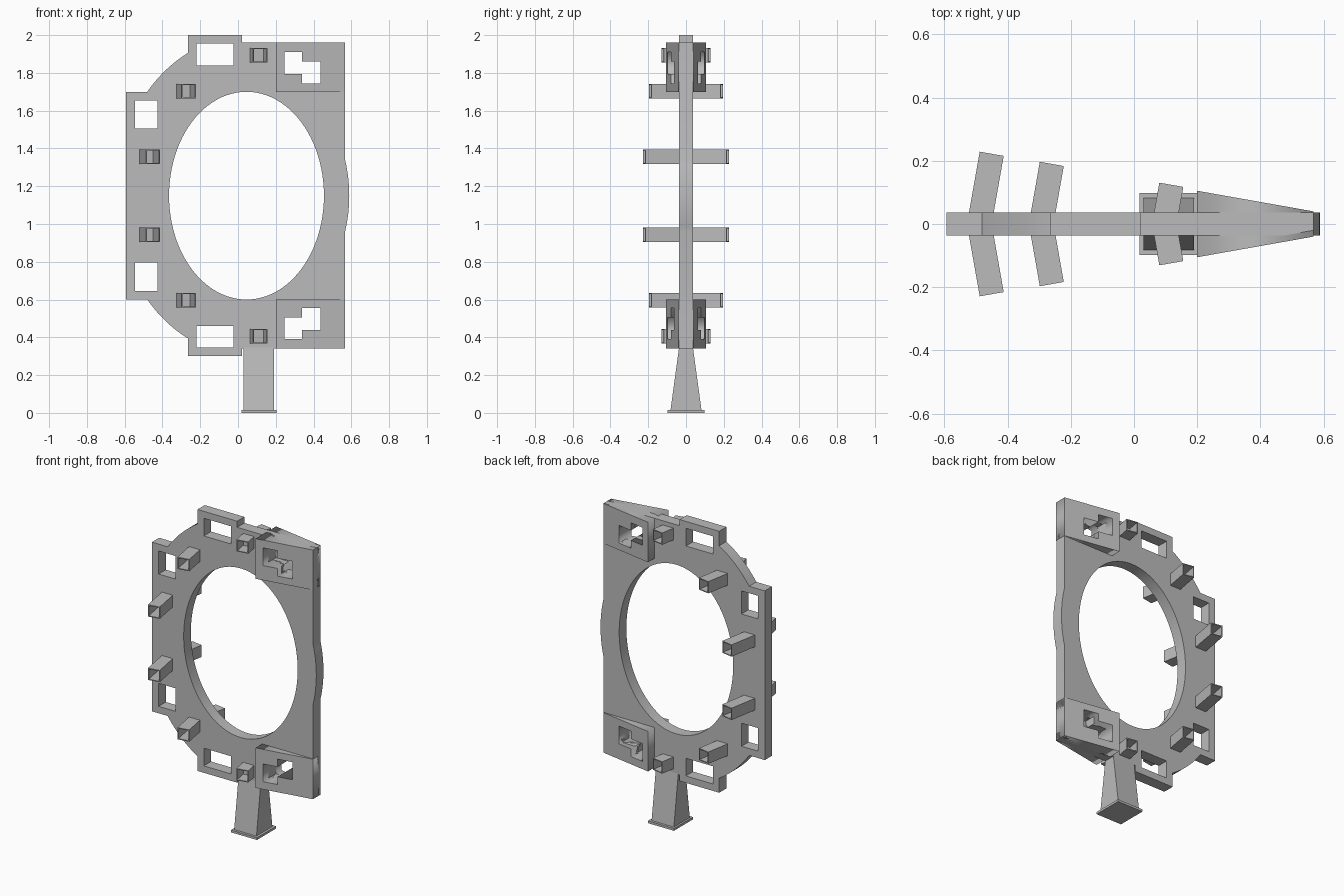
import bpy, bmesh
from math import sin, cos, tan, pi, radians
from mathutils import Matrix

cube = bpy.data.objects.get("Cube")
if cube:
    bpy.data.objects.remove(cube, do_unlink=True)

MID = 1.15      # height of the ring centre
HALF = 0.037    # half thickness of the plate

gray = bpy.data.materials.new("plain gray")
gray.use_nodes = True
gray.diffuse_color = (0.5, 0.5, 0.5, 1)
gray.node_tree.nodes["Principled BSDF"].inputs["Base Color"].default_value = (0.5, 0.5, 0.5, 1)


def flip(points):
    """Mirror an outline about the ring centre height."""
    return [(x, 2 * MID - z) for x, z in reversed(points)]


def rect(x0, x1, z0, z1):
    return [(x0, z0), (x1, z0), (x1, z1), (x0, z1)]


def slab(name, outlines, half):
    """Flat plate from an outline and its openings, standing in the xz plane."""
    curve = bpy.data.curves.new(name, 'CURVE')
    curve.dimensions = '2D'
    curve.fill_mode = 'BOTH'
    curve.extrude = half
    for points in outlines:
        spline = curve.splines.new('POLY')
        spline.points.add(len(points) - 1)
        for p, (x, z) in zip(spline.points, points):
            p.co = (x, z, 0, 1)
        spline.use_cyclic_u = True
    obj = bpy.data.objects.new(name, curve)
    bpy.context.collection.objects.link(obj)
    bpy.ops.object.select_all(action='DESELECT')
    obj.select_set(True)
    bpy.context.view_layer.objects.active = obj
    bpy.ops.object.convert(target='MESH')
    obj = bpy.context.object
    obj.data.transform(Matrix.Rotation(pi / 2, 4, 'X'))
    bm = bmesh.new()
    bm.from_mesh(obj.data)
    bmesh.ops.remove_doubles(bm, verts=bm.verts, dist=1e-5)
    bmesh.ops.recalc_face_normals(bm, faces=bm.faces)
    bm.to_mesh(obj.data)
    bm.free()
    obj.data.materials.clear()
    obj.data.materials.append(gray)
    return obj


def mesh_object(name, bm):
    bmesh.ops.recalc_face_normals(bm, faces=bm.faces)
    mesh = bpy.data.meshes.new(name)
    bm.to_mesh(mesh)
    bm.free()
    mesh.materials.append(gray)
    obj = bpy.data.objects.new(name, mesh)
    bpy.context.collection.objects.link(obj)
    return obj


def box(bm, x0, x1, y, z0, z1):
    m = Matrix.Translation(((x0 + x1) / 2, 0, (z0 + z1) / 2)) @ Matrix.Diagonal((x1 - x0, 2 * y, z1 - z0, 1))
    return bmesh.ops.create_cube(bm, size=1, matrix=m)["verts"]


# Ring plate: upper half of the outline, then its mirror
bulge = [(0.567 + 0.022 * (1 - (i / 8) ** 2), MID + 0.19 * i / 8) for i in range(9)]
arc = [(0.045 + 0.692 * cos(a), MID + 0.845 * sin(a))
       for a in (radians(116.6 + 22.8 * i / 12) for i in range(13))]
upper = bulge + [(0.567, 1.96), (0.02, 1.96), (0.02, 2.0), (-0.265, 2.0)] + arc + [(-0.593, 1.7)]
outline = upper + flip(upper)[:-1]
ring = [(0.045 + 0.41 * cos(2 * pi * i / 96), MID + 0.55 * sin(2 * pi * i / 96)) for i in range(96)]
windows = [rect(-0.22, -0.025, 1.84, 1.955), rect(-0.545, -0.425, 1.505, 1.655)]
stepped = [(0.247, 1.795), (0.34, 1.795), (0.34, 1.745), (0.437, 1.745),
           (0.437, 1.86), (0.34, 1.86), (0.34, 1.91), (0.247, 1.91)]
openings = windows + [stepped]
plate = slab("ring_plate", [outline, ring] + openings + [flip(w) for w in openings], HALF)
plate.select_set(True)
bpy.ops.object.shade_smooth_by_angle(angle=radians(30))

# Wedge blocks with a stepped opening, thinning toward the straight edge
block = rect(0.2, 0.567, 1.7, 1.96)
for name, change in (("upper_wedge", list), ("lower_wedge", flip)):
    wedge = slab(name, [change(block), change(stepped)], 1)
    for v in wedge.data.vertices:
        v.co.y *= 0.105 - (v.co.x - 0.2) / 0.367 * 0.065

# Hollow square pegs, leaning sideways on both faces
LEAN, SIDE = radians(10), 0.077
for name, x, reach, rise in (("outer", -0.45, 0.222, 0.206), ("middle", -0.26, 0.19, 0.554),
                             ("inner", 0.118, 0.124, 0.744)):
    for level, z in (("upper", MID + rise), ("lower", MID - rise)):
        for face, s in (("front", -1), ("back", 1)):
            length = (reach - 0.015) / cos(LEAN)
            bm = bmesh.new()
            bmesh.ops.create_cube(bm, size=1, matrix=Matrix.Translation((0, -length / 2, 0))
                                  @ Matrix.Diagonal((SIDE, length, SIDE, 1)))
            tip = max(bm.faces, key=lambda f: f.calc_center_median().y)
            bmesh.ops.inset_region(bm, faces=[tip], thickness=0.008)
            floor = bmesh.ops.extrude_discrete_faces(bm, faces=[tip])["faces"][0]
            depth = (reach - HALF - 0.005) / cos(LEAN)
            bmesh.ops.translate(bm, verts=floor.verts, vec=(0, -depth, 0))
            bmesh.ops.rotate(bm, verts=bm.verts, matrix=Matrix.Rotation(-LEAN, 3, 'Z'))
            for v in bm.verts:
                v.co.x += x
                v.co.y = s * (v.co.y + reach)
                v.co.z += z
            mesh_object(f"{level}_{name}_peg_{face}", bm)

# Flared post and foot plate
bm = bmesh.new()
for v in box(bm, 0.03, 0.19, HALF, 0.015, 0.345):
    if v.co.z < 0.1:
        v.co.y *= 0.082 / HALF
mesh_object("post", bm)
bm = bmesh.new()
box(bm, 0.018, 0.205, 0.098, 0, 0.015)
mesh_object("foot_plate", bm)
